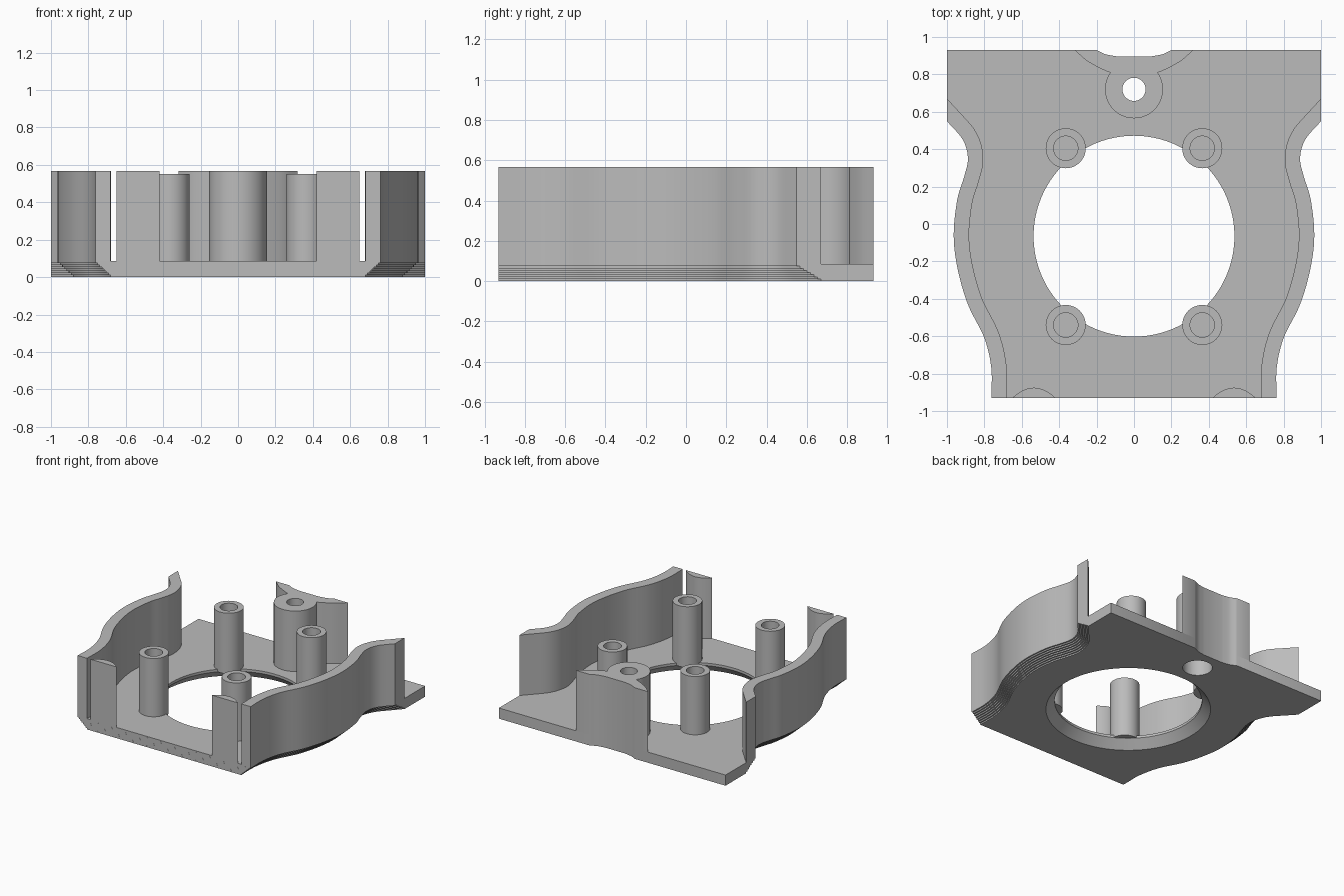
import bpy, bmesh
from math import pi, cos, sin
from mathutils import Vector

if "Cube" in bpy.data.objects:
    bpy.data.objects.remove(bpy.data.objects["Cube"])

TOP, FLOOR, WALL = 0.567, 0.085, 0.082

grey = bpy.data.materials.new("light grey")
grey.use_nodes = True
grey.diffuse_color = (0.5, 0.5, 0.5, 1)
grey.node_tree.nodes["Principled BSDF"].inputs["Base Color"].default_value = (0.5, 0.5, 0.5, 1)


def loft(name, rings):
    """Solid through stacked (points, z) rings of equal length."""
    bm = bmesh.new()
    loops = [[bm.verts.new((x, y, z)) for x, y in pts] for pts, z in rings]
    n = len(loops[0])
    for a, b in zip(loops, loops[1:]):
        for i in range(n):
            j = (i + 1) % n
            bm.faces.new((a[i], a[j], b[j], b[i]))
    bm.faces.new(loops[0][::-1])
    bm.faces.new(loops[-1])
    bmesh.ops.recalc_face_normals(bm, faces=bm.faces)
    mesh = bpy.data.meshes.new(name)
    bm.to_mesh(mesh)
    bm.free()
    mesh.materials.append(grey)
    obj = bpy.data.objects.new(name, mesh)
    bpy.context.collection.objects.link(obj)
    return obj


def prism(name, pts, z0, z1):
    return loft(name, [(pts, z0), (pts, z1)])


def circle(x, y, r, n=48):
    return [(x + r * cos(2 * pi * i / n), y + r * sin(2 * pi * i / n)) for i in range(n)]


def combine(obj, tool, operation):
    """Apply a boolean and remove the helper."""
    mod = obj.modifiers.new(operation, 'BOOLEAN')
    mod.operation, mod.object, mod.solver = operation, tool, 'EXACT'
    bpy.context.view_layer.objects.active = obj
    bpy.ops.object.modifier_apply(modifier=mod.name)
    bpy.data.objects.remove(tool)


def spline(keys, steps=6):
    """Smooth curve through the key points."""
    k = [Vector(p) for p in keys]
    k = [2 * k[0] - k[1]] + k + [2 * k[-1] - k[-2]]
    out = []
    for a, b, c, d in zip(k, k[1:], k[2:], k[3:]):
        for i in range(steps):
            t = i / steps
            out.append(0.5 * (2 * b + (c - a) * t + (2 * a - 5 * b + 4 * c - d) * t ** 2
                              + (3 * b - a - 3 * c + d) * t ** 3))
    return out + [k[-2]]


def mirrored(pts):
    return [(-x, y) for x, y in reversed(pts)]


# Wavy side outline, front to back
side_curve = spline([(0.763, -0.93), (0.763, -0.77), (0.8, -0.61), (0.888, -0.43),
                     (0.943, -0.24), (0.964, -0.06), (0.945, 0.13), (0.909, 0.25),
                     (0.888, 0.35), (0.915, 0.45), (1.0, 0.55)])


def side(inset):
    """Side outline moved inwards and run out to the x = 1 edge."""
    pts = []
    for i, p in enumerate(side_curve[:-1]):
        t = (side_curve[i + 1] - side_curve[max(i - 1, 0)]).normalized()
        q = p + Vector((-t.y, t.x)) * inset
        pts.append((q.x, q.y))
    x, y = pts[-1]
    pts.append((1.0, y + t.y / t.x * (1.0 - x)))
    return pts


def plate_outline(inset):
    right = side(inset)
    return right + [(1, 0.93), (-1, 0.93)] + mirrored(right)


# Base plate with stepped lower side edges
STEPS = 7
rings = []
for s in range(STEPS + 1):
    outline = plate_outline(WALL * (1 - s / STEPS))
    z0 = 0.075 * s / STEPS
    z1 = 0.075 * (s + 1) / STEPS if s < STEPS else FLOOR
    rings += [(outline, z0), (outline, z1)]
base = loft("base_plate", rings)

# Large round opening, flared underneath
combine(base, loft("opening_cutter", [(circle(0, -0.065, r, 96), z) for r, z in
        ((0.61, -0.01), (0.6, 0), (0.537, 0.065), (0.537, 0.2))]), 'DIFFERENCE')

# Shallow notch in the back edge
half_notch = spline([(0.2, 0.93), (0.15, 0.907), (0.085, 0.895)], 5)
half_notch = [(p.x, p.y) for p in half_notch]
notch = half_notch + mirrored(half_notch)
combine(base, prism("notch_cutter", [(0.2, 1.0)] + notch + [(-0.2, 1.0)], -0.1, 0.2), 'DIFFERENCE')

# Side walls
band = side(0) + side(WALL)[::-1]
walls = [prism("left_wall", band, FLOOR, TOP), prism("right_wall", mirrored(band), FLOOR, TOP)]

# Front retaining tabs with curved inner faces
arc = [(0.535 + 0.115 * cos(pi * i / 16), -0.93) for i in range(17)]
arc = [(x, -0.93 + 0.055 * (1 - ((x - 0.535) / 0.115) ** 2)) for x, y in arc]
tabs = [prism("left_front_tab", arc, FLOOR, TOP),
        prism("right_front_tab", mirrored(arc), FLOOR, TOP)]

# Back bracket with a screw boss
flare = [(p.x, p.y) for p in spline([(0.12, 0.81), (0.15, 0.818), (0.245, 0.868), (0.318, 0.93)], 5)]
bracket = prism("back_bracket", flare + notch + mirrored(flare), FLOOR, TOP)
combine(bracket, prism("boss", circle(0, 0.72, 0.155), FLOOR, TOP), 'UNION')

# Screw bore, wider from below
for part in (base, bracket):
    bore = loft("bore_cutter", [(circle(0, 0.72, r), z) for r, z in
                ((0.108, -0.1), (0.108, 0.3), (0.062, 0.3), (0.062, 0.7))])
    combine(part, bore, 'DIFFERENCE')

# Four hollow mounting posts
posts = []
for x, across in ((0.365, "left"), (-0.365, "right")):
    for y, along in ((-0.54, "front"), (0.405, "back")):
        post = prism(f"{along}_{across}_post", circle(x, y, 0.107), 0.067, 0.55)
        combine(post, prism("post_cutter", circle(x, y, 0.065), FLOOR, 0.7), 'DIFFERENCE')
        posts.append(post)

# Smooth curved faces, crisp edges
bpy.ops.object.select_all(action='DESELECT')
for obj in [base, bracket] + walls + tabs + posts:
    obj.select_set(True)
bpy.context.view_layer.objects.active = base
bpy.ops.object.shade_smooth_by_angle(angle=pi / 6)
